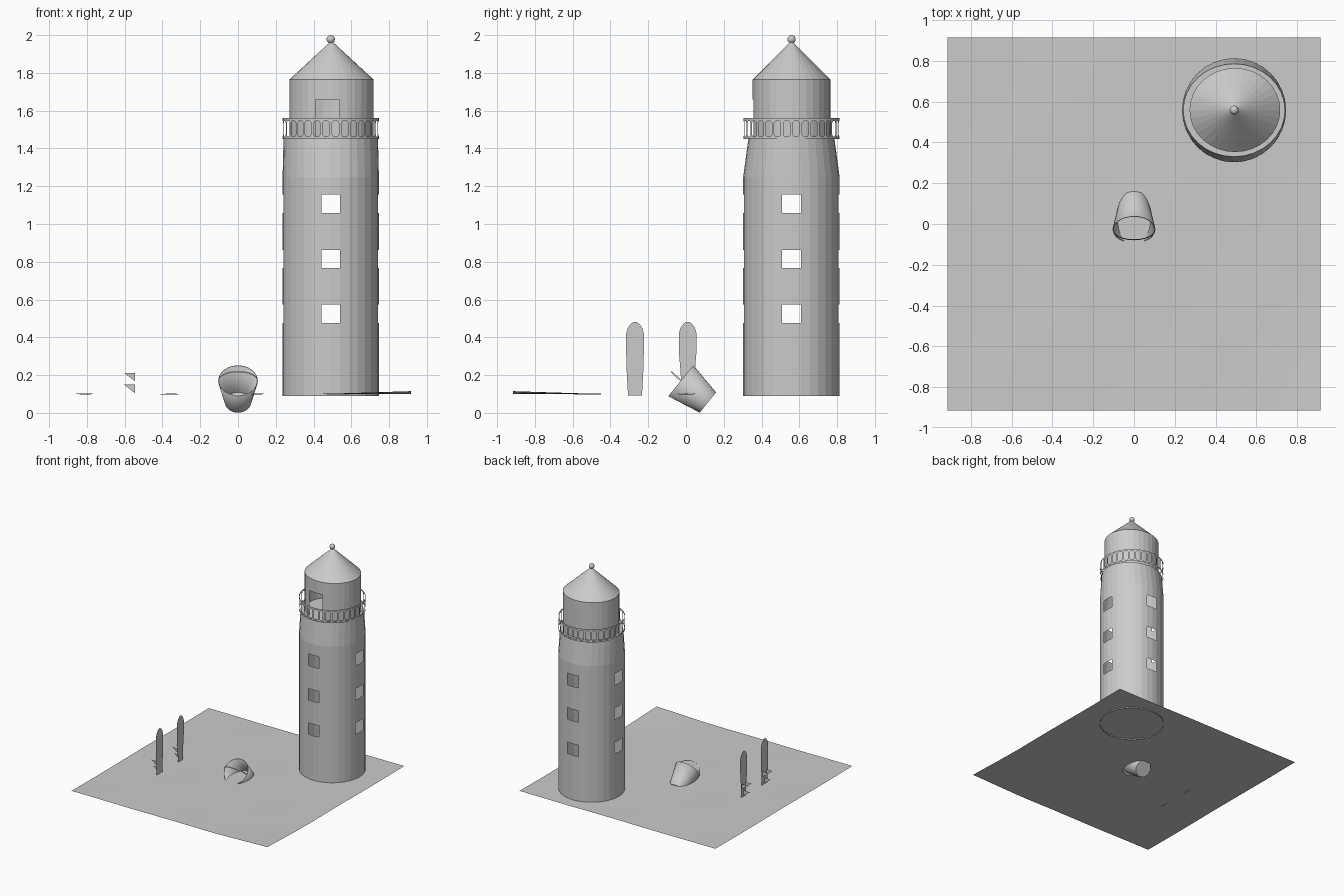
import bpy, bmesh, math
from mathutils import Matrix, Vector

if "Cube" in bpy.data.objects:
    bpy.data.objects.remove(bpy.data.objects["Cube"])

grey = bpy.data.materials.new("plain_grey")
grey.diffuse_color = (0.6, 0.6, 0.6, 1)
grey.use_nodes = True
grey.node_tree.nodes["Principled BSDF"].inputs["Base Color"].default_value = grey.diffuse_color
N = 32


def make(name, verts, faces, smooth=False):
    me = bpy.data.meshes.new(name)
    me.from_pydata(verts, [], faces)
    me.update()
    ob = bpy.data.objects.new(name, me)
    bpy.context.collection.objects.link(ob)
    me.materials.append(grey)
    for p in me.polygons:
        p.use_smooth = smooth
    return ob


def lathe(name, rings, cx=0, cy=0, hole=None, cap_top=False, cap_bottom=False):
    """Sheet of revolution; rings are (z, rx, ry), hole(side, row) drops a quad."""
    verts = []
    for z, rx, ry in rings:
        for i in range(N):
            a = math.tau * i / N
            verts.append((cx + rx * math.sin(a), cy - ry * math.cos(a), z))
    faces = []
    for r in range(len(rings) - 1):
        for i in range(N):
            if hole and hole(i, r):
                continue
            j = (i + 1) % N
            faces.append((r * N + i, r * N + j, (r + 1) * N + j, (r + 1) * N + i))
    if cap_top:
        faces.append([(len(rings) - 1) * N + i for i in range(N)])
    if cap_bottom:
        faces.append([i for i in reversed(range(N))])
    return make(name, verts, faces)


# ground: gently uneven sheet with one raised corner
G, H = 16, 0.915
gv, gf = [], []
for j in range(G + 1):
    for i in range(G + 1):
        x, y = -H + 2 * H * i / G, -H + 2 * H * j / G
        lift = 0.014 * max(0, (x - y) / (2 * H) - 0.7) / 0.3
        gv.append((x, y, 0.1 + lift + 0.0015 * math.sin(7 * x + 1) * math.cos(6 * y)))
for j in range(G):
    for i in range(G):
        a = j * (G + 1) + i
        gf.append((a, a + 1, a + G + 2, a + G + 1))
make("ground", gv, gf, True)

# tower: hollow wall, three window rows on four sides, narrowing top with a floor
TX, TY, R = 0.491, 0.558, 0.255
levels = [0.09, 0.477, 0.573, 0.767, 0.863, 1.057, 1.155, 1.25]
lathe("tower", [(z, R, R) for z in levels] + [(1.45, 0.25, 0.228)], TX, TY,
      lambda i, r: r in (1, 3, 5) and i % 8 in (0, 7), cap_top=True)

# lantern room with a doorway at the front
LX, LY, LRX, LRY = 0.495, 0.559, 0.2225, 0.206
lathe("lantern_room", [(1.45, LRX, LRY), (1.66, LRX, LRY), (1.765, LRX, LRY)], LX, LY,
      lambda i, r: r == 0 and i in (30, 31, 0))

# roof cone
rv = [(LX + LRX * math.sin(math.tau * i / N), LY - LRY * math.cos(math.tau * i / N), 1.765)
      for i in range(N)] + [(LX, LY, 1.97)]
make("roof", rv, [(i, (i + 1) % N, N) for i in range(N)])

# finial ball
bpy.ops.mesh.primitive_uv_sphere_add(segments=16, ring_count=10, radius=0.022,
                                     location=(TX, LY, 1.978))
ball = bpy.context.object
ball.name = "roof_ball"
ball.data.materials.append(grey)
bpy.ops.object.shade_smooth()

# balcony railing: thin band with rounded slots
rows = [(1.45, 0.14), (1.463, 0.3), (1.474, 0.14), (1.535, 0.14), (1.546, 0.3), (1.56, 0.14)]
M = 2 * N
bv = []
for z, half in rows:
    for k in range(N):
        for s in (-half, half):
            a = math.tau * (k + s) / N
            bv.append((TX + R * math.sin(a), TY - R * math.cos(a), z))
bf = []
for r in range(len(rows) - 1):
    for c in range(M):
        if c % 2 and 0 < r < 4:
            continue
        d = (c + 1) % M
        bf.append((r * M + c, r * M + d, (r + 1) * M + d, (r + 1) * M + c))
make("balcony_railing", bv, bf)

# bucket lying tilted in the ground
pose = Matrix.Translation((0, 0.116, 0.055)) @ Matrix.Rotation(0.893, 4, 'X')
bucket = lathe("bucket", [(0, 0.069, 0.069), (0.183, 0.105, 0.105)], cap_bottom=True)
bucket.matrix_world = pose
mod = bucket.modifiers.new("wall", 'SOLIDIFY')
mod.thickness = 0.005
mod.offset = -1
bpy.ops.object.select_all(action='DESELECT')
bucket.select_set(True)
bpy.context.view_layer.objects.active = bucket
bpy.ops.object.shade_smooth_by_angle(angle=math.radians(35))

# bucket handle: thin hoop above the rim
hv, S = [], 20
for i in range(S + 1):
    a = math.pi * i / S
    for y in (-0.004, 0.004):
        hv.append((0.104 * math.cos(a), y + 0.006 * math.sin(a), 0.183 + 0.07 * math.sin(a)))
handle = make("bucket_handle", hv, [(2 * i, 2 * i + 1, 2 * i + 3, 2 * i + 2) for i in range(S)])
handle.matrix_world = pose

# two upright boards, each with three fins on the back
BX = -0.545
for n, (cy, tail) in enumerate([(-0.27, 0.037), (0.009, 0.031)], 1):
    side = [(0.093, tail), (0.22, tail + 0.007), (0.33, 0.047), (0.42, 0.047),
            (0.45, 0.038), (0.471, 0.023), (0.482, 0.008)]
    outline = [(BX, cy + w, z) for z, w in side] + [(BX, cy - w, z) for z, w in reversed(side)]
    make(f"board_{n}", outline, [list(range(len(outline)))])
    for m, (dy, z) in enumerate([(-0.025, 0.212), (0.025, 0.212), (0, 0.149)], 1):
        make(f"board_{n}_fin_{m}", [(BX, cy + dy, z), (BX - 0.058, cy + dy, z),
                                    (BX, cy + dy, z - 0.045)], [(0, 1, 2)])
